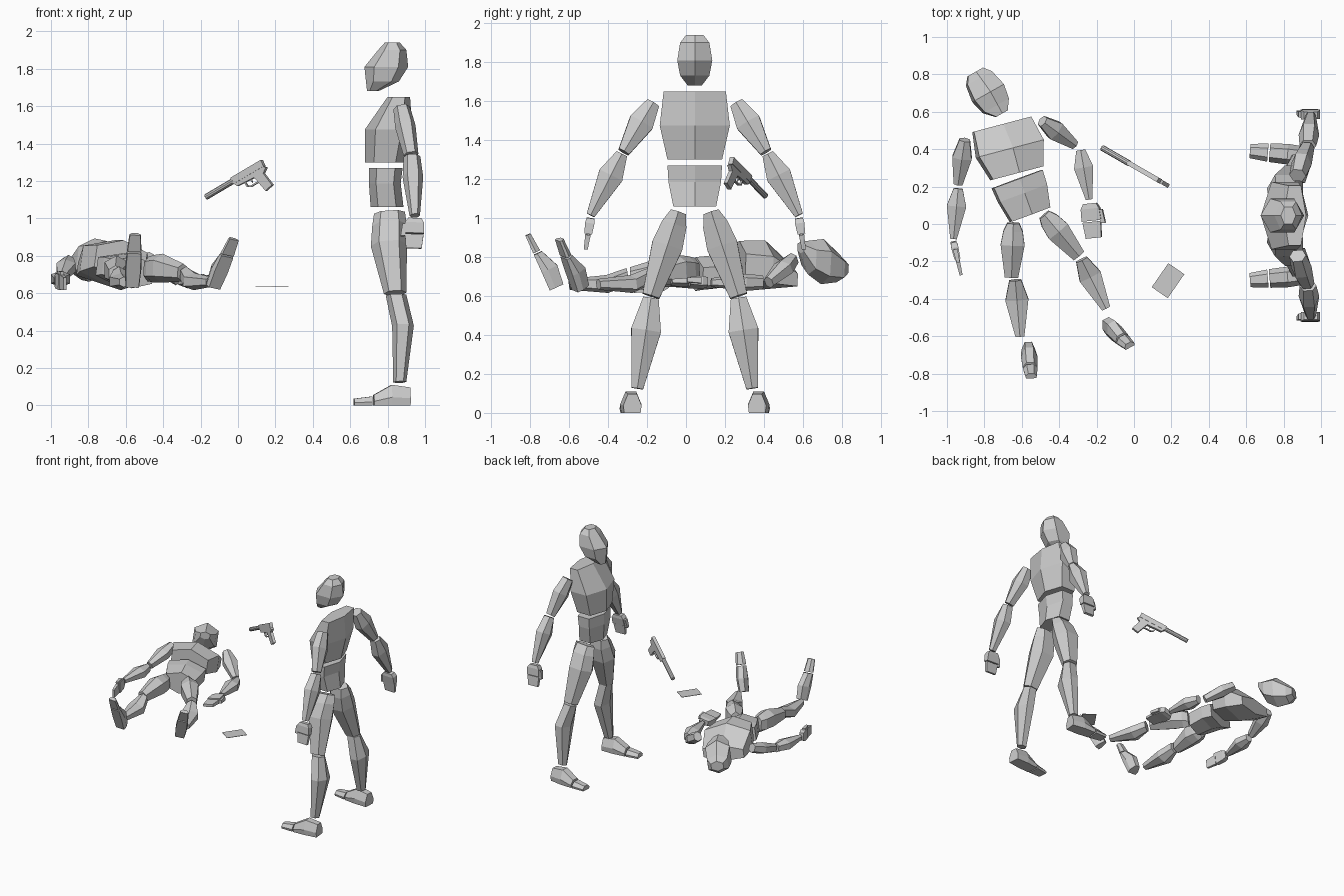
import bpy, bmesh, math
from mathutils import Vector

cube = bpy.data.objects.get("Cube")
if cube:
    bpy.data.objects.remove(cube, do_unlink=True)

grey = bpy.data.materials.new("plain grey")
grey.use_nodes = True
colour = (0.6, 0.6, 0.6, 1)
grey.diffuse_color = colour
grey.node_tree.nodes["Principled BSDF"].inputs["Base Color"].default_value = colour

# Cross-sections as (side, front) pairs
LIMB = [(0, 1), (1, .55), (1, -.55), (0, -1), (-1, -.55), (-1, .55)]
FOOT = [(.5, 1), (1, -.2), (.9, -1), (-.9, -1), (-1, -.2), (-.5, 1)]
BOX = [(1, 1), (1, -1), (-1, -1), (-1, 1)]
ROUND = [(math.cos(i * math.tau / 10), math.sin(i * math.tau / 10)) for i in range(10)]

# Body part profiles: (position along part, half width, half depth, forward offset)
HEAD = [(0, .035, .03, .07), (.2, .075, .088, .018), (.5, .09, .117, -.003),
        (.85, .075, .075, -.035), (1, .045, .04, -.035)]
CHEST = [(0, .16, .06, -.05), (.5, .18, .127, .005), (1, .14, .105, .025)]
WAIST = [(0, .14, .09, 0), (.4, .135, .085, .005), (1, .11, .088, -.007)]
THIGH = [(0, .04, .083, 0), (.15, .065, .092, .005), (.4, .08, .097, .015), (1, .045, .06, 0)]
CALF = [(0, .04, .055, 0), (.36, .077, .058, -.03), (1, .03, .035, 0)]
UPPER_ARM = [(0, .035, .045, 0), (.4, .065, .055, 0), (1, .03, .04, 0)]
FOREARM = [(0, .03, .045, 0), (.35, .065, .055, 0), (1, .022, .028, 0)]
PALM = [(0, .02, .035, 0), (.15, .024, .05, 0), (.5, .02, .053, 0)]
FINGERS = [(.53, .014, .05, 0), (1, .01, .042, 0)]
THUMB = [(.2, .016, .014, .05), (.6, .011, .011, .062)]
INSTEP = [(0, .047, .048, .048), (.33, .055, .055, .055), (.65, .05, .028, .028)]
TOES = [(.68, .049, .024, .024), (1, .038, .018, .018)]


def loft(name, start, end, front, sections, ring=LIMB, size=1):
    """Skin a ring of points through sections running from start to end."""
    start, end, front = Vector(start), Vector(end), Vector(front)
    axis = (end - start).normalized()
    front = (front - axis * front.dot(axis)).normalized()
    side = axis.cross(front)
    bm = bmesh.new()
    loops = []
    for t, width, depth, offset in sections:
        centre = start.lerp(end, t) + front * offset * size
        loops.append([bm.verts.new(centre + (side * p * width + front * q * depth) * size)
                      for p, q in ring])
    count = len(ring)
    for low, high in zip(loops, loops[1:]):
        for i in range(count):
            j = (i + 1) % count
            bm.faces.new((low[i], low[j], high[j], high[i]))
    bm.faces.new(loops[0])
    bm.faces.new(loops[-1])
    bmesh.ops.recalc_face_normals(bm, faces=bm.faces)
    mesh = bpy.data.meshes.new(name)
    bm.to_mesh(mesh)
    bm.free()
    mesh.materials.append(grey)
    obj = bpy.data.objects.new(name, mesh)
    bpy.context.scene.collection.objects.link(obj)
    return obj


def hand(name, start, end, front, size=1):
    loft(name + "_palm", start, end, front, PALM, BOX, size)
    loft(name + "_fingers", start, end, front, FINGERS, BOX, size)
    loft(name + "_thumb", start, end, front, THUMB, BOX, size)


def foot(name, heel, tip, up, size=1):
    loft(name + "_foot", heel, tip, up, INSTEP, FOOT, size)
    loft(name + "_toes", heel, tip, up, TOES, FOOT, size)


# Standing figure, facing -x
MID = .045
FACING = (-1, 0, 0)
UP = (0, 0, 1)
loft("standing_head", (.79, MID, 1.68), (.79, MID, 1.94), FACING, HEAD)
loft("standing_chest", (.81, MID, 1.65), (.81, MID, 1.3), FACING, CHEST)
loft("standing_waist", (.79, MID, 1.27), (.79, MID, 1.06), FACING, WAIST)
for label, sign in (("standing_right", 1), ("standing_left", -1)):
    def at(x, y, z):
        return (x, MID + sign * y, z)
    loft(label + "_thigh", at(.81, .085, 1.03), at(.84, .225, .6), FACING, THIGH)
    loft(label + "_calf", at(.845, .225, .59), at(.865, .295, .125), FACING, CALF)
    foot(label, at(.92, .32, 0), at(.62, .345, 0), UP)
    loft(label + "_upper_arm", at(.875, .215, 1.59), at(.925, .365, 1.34), FACING, UPPER_ARM)
    loft(label + "_forearm", at(.93, .375, 1.33), at(.945, .535, 1.015), FACING, FOREARM)
    hand(label + "_hand", at(.945, .535, 1), at(.94, .56, .84), FACING)

# Lying figure, face up with the head toward +y
ROLLED = (.15, 0, 1)
SMALL = .8
loft("lying_head", (-.715, .585, .78), (-.845, .815, .78), ROLLED, HEAD)
loft("lying_chest", (-.7, .535, .755), (-.63, .27, .755), ROLLED, CHEST)
loft("lying_waist", (-.625, .24, .725), (-.555, .05, .72), ROLLED, WAIST)
right, left = "lying_right", "lying_left"
for name, start, end, profile in (
        (right + "_thigh", (-.645, .005, .72), (-.655, -.285, .7), THIGH),
        (right + "_calf", (-.635, -.3, .7), (-.61, -.6, .66), CALF),
        (right + "_upper_arm", (-.905, .45, .77), (-.94, .215, .69), UPPER_ARM),
        (right + "_forearm", (-.94, .19, .68), (-.965, -.08, .67), FOREARM),
        (left + "_thigh", (-.48, .05, .73), (-.295, -.17, .71), THIGH),
        (left + "_calf", (-.28, -.19, .7), (-.15, -.45, .66), CALF),
        (left + "_upper_arm", (-.49, .55, .79), (-.32, .425, .67), UPPER_ARM),
        (left + "_forearm", (-.285, .395, .67), (-.24, .13, .67), FOREARM)):
    loft(name, start, end, UP, profile, LIMB, SMALL)
foot(right, (-.565, -.7, .63), (-.55, -.825, .91), (0, 1, .4), SMALL)
foot(left, (-.125, -.57, .625), (-.02, -.66, .885), (-.4, .9, .4), SMALL)
hand(right + "_hand", (-.965, -.095, .67), (-.925, -.27, .65), UP, SMALL)
hand(left + "_hand", (-.235, .11, .67), (-.215, -.075, .67), (1, 0, .2))

# Pistol floating with the muzzle low; outlines are (rearward, upward)
muzzle = Vector((-.17, .407, 1.115))
rear = Vector((.305, -.175, .18)).normalized()
above = (Vector(UP) - rear * rear.z).normalized()
across = above.cross(rear)


def plate(name, outline, half):
    loft(name, muzzle - across * half, muzzle + across * half, above,
         [(0, 1, 1, 0), (1, 1, 1, 0)], outline)


loft("pistol_silencer", muzzle, muzzle + rear * .19, above,
     [(0, .016, .016, 0), (1, .016, .016, 0)], ROUND)
plate("pistol_slide", [(.185, .02), (.395, .02), (.395, -.018), (.185, -.018)], .013)
plate("pistol_grip", [(.19, -.018), (.39, -.018), (.405, -.03), (.375, -.05), (.395, -.13),
                      (.345, -.14), (.315, -.045), (.2, -.038)], .011)
plate("pistol_trigger_guard", [(.245, -.035), (.25, -.07), (.27, -.08), (.33, -.08),
                               (.328, -.072), (.273, -.072), (.258, -.066), (.253, -.035)], .006)
plate("pistol_trigger", [(.28, -.035), (.29, -.065), (.295, -.035)], .004)

# Thin card hanging flat
loft("card", (.182, -.303, .634), (.182, -.303, .637), (.09, .13, 0),
     [(0, .052, .078, 0), (1, .052, .078, 0)], BOX)
